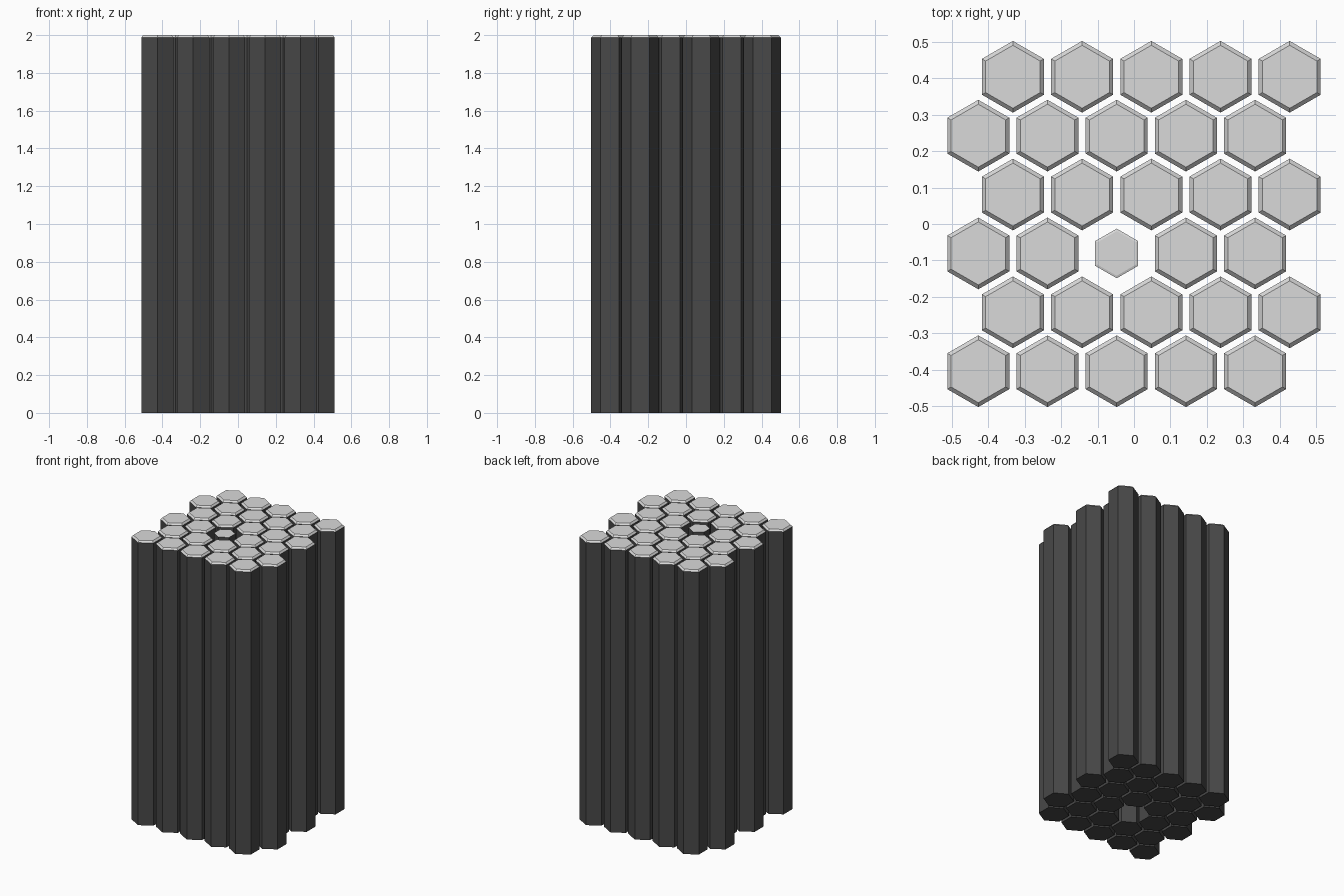
import bpy, bmesh, math

if "Cube" in bpy.data.objects:
    bpy.data.objects.remove(bpy.data.objects["Cube"])


def material(name, v):
    m = bpy.data.materials.new(name)
    m.diffuse_color = (v, v, v, 1)
    m.use_nodes = True
    m.node_tree.nodes["Principled BSDF"].inputs["Base Color"].default_value = m.diffuse_color
    return m


dark = material("dark grey sides", 0.065)
light = material("light grey tops", 0.70)


def hex_column(name, x, y, r, z0, z1, inset, drop):
    """Hexagonal prism with a chamfered light top, corners pointing along y."""
    bm = bmesh.new()

    def ring(radius, z):
        return [bm.verts.new((radius * math.sin(k * math.pi / 3),
                              radius * math.cos(k * math.pi / 3), z)) for k in range(6)]

    rings = [ring(r, z0), ring(r, z1 - drop), ring(r - inset, z1)]
    bm.faces.new(rings[0])
    bm.faces.new(rings[2]).material_index = 1
    for level in range(2):
        lo, hi = rings[level], rings[level + 1]
        for k in range(6):
            n = (k + 1) % 6
            bm.faces.new((lo[k], lo[n], hi[n], hi[k])).material_index = level
    bmesh.ops.recalc_face_normals(bm, faces=bm.faces[:])
    me = bpy.data.meshes.new(name)
    bm.to_mesh(me)
    bm.free()
    me.materials.append(dark)
    me.materials.append(light)
    ob = bpy.data.objects.new(name, me)
    ob.location = (x, y, 0)
    bpy.context.collection.objects.link(ob)


# Staggered field of columns, with one small cap in place of a column
PITCH_X, PITCH_Y, R = 0.1898, 0.1615, 0.0983
for row in range(6):
    for col in range(5):
        x = (col - 2.25 + 0.5 * (row % 2)) * PITCH_X
        y = (row - 2.5) * PITCH_Y
        if (row, col) == (2, 2):
            hex_column("small_centre_cap", x, y, 0.068, 1.93, 1.996, 0.007, 0.002)
        else:
            hex_column(f"column_{row}_{col}", x, y, R, 0, 2, 0.012, 0.012)
